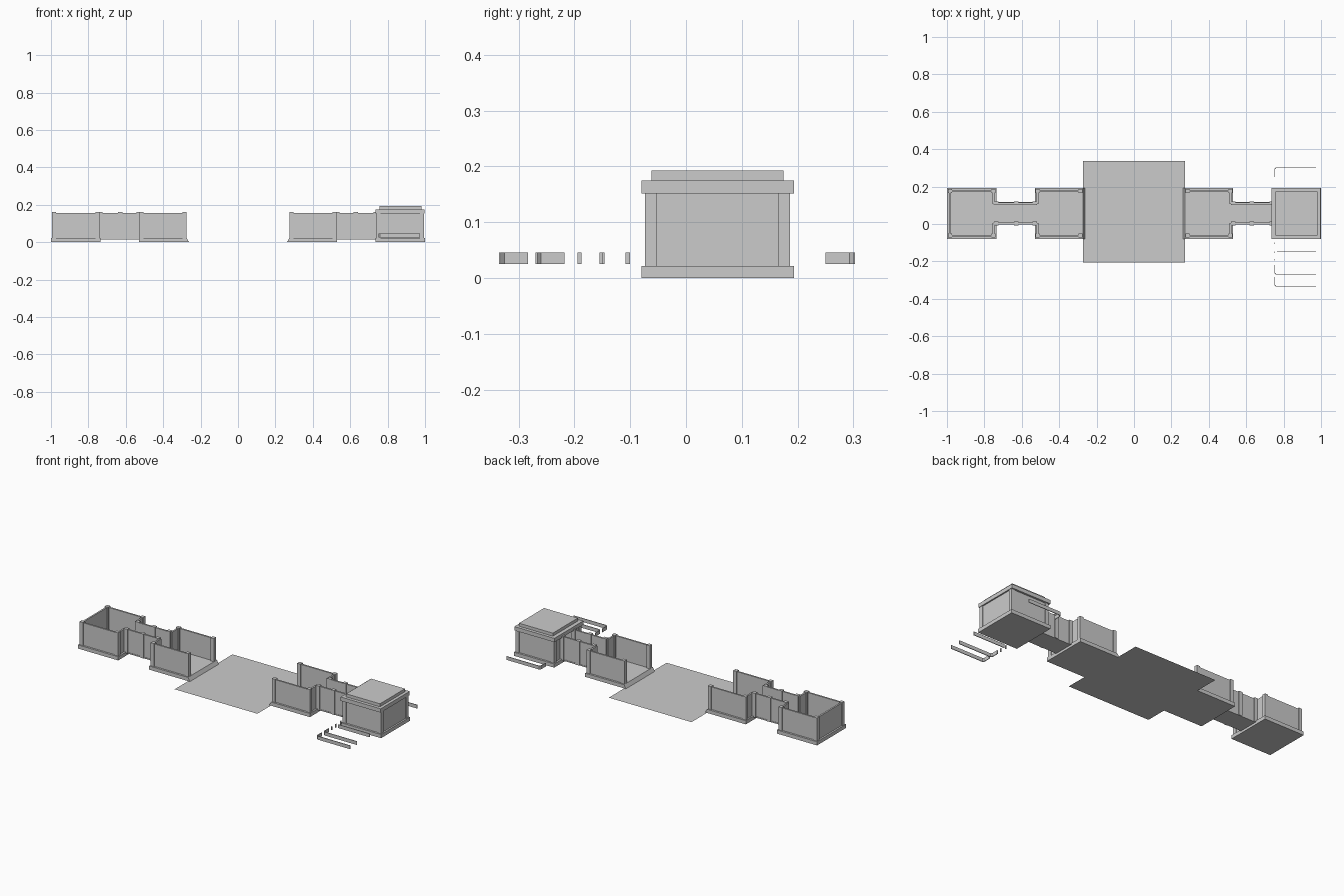
import bpy, bmesh

if "Cube" in bpy.data.objects:
    bpy.data.objects.remove(bpy.data.objects["Cube"])

YC = 0.0565          # shared centre line of rooms and corridors
TOP = 0.16           # wall height
FLOOR = 0.022


def finish(name, bm):
    bmesh.ops.recalc_face_normals(bm, faces=bm.faces[:])
    me = bpy.data.meshes.new(name)
    bm.to_mesh(me)
    bm.free()
    ob = bpy.data.objects.new(name, me)
    bpy.context.collection.objects.link(ob)
    return ob


def boxes(name, items, s=1):
    """One object from boxes (x0, x1, y0, y1, z0, z1); s=-1 mirrors in x."""
    bm = bmesh.new()
    for x0, x1, y0, y1, z0, z1 in items:
        g = bmesh.ops.create_cube(bm, size=1)
        for v in g['verts']:
            v.co = (s * ((x0 + x1) / 2 + v.co.x * (x1 - x0)),
                    (y0 + y1) / 2 + v.co.y * (y1 - y0),
                    (z0 + z1) / 2 + v.co.z * (z1 - z0))
    return finish(name, bm)


def prism(name, pts, vec):
    """Extrude a closed polygon along a vector."""
    bm = bmesh.new()
    f = bm.faces.new([bm.verts.new(p) for p in pts])
    g = bmesh.ops.extrude_face_region(bm, geom=[f], use_keep_orig=True)
    bmesh.ops.translate(bm, vec=vec,
                        verts=[v for v in g['geom'] if isinstance(v, bmesh.types.BMVert)])
    return finish(name, bm)


def room(label, x0, x1, s, sides):
    """Posts at the corners, recessed walls between; sides = closed or doorway x ends."""
    hy, p, r, t = 0.13, 0.022, 0.005, 0.010
    y0, y1 = YC - hy, YC + hy
    posts = [(x, x + p, y, y + p, FLOOR, TOP) for x in (x0, x1 - p) for y in (y0, y1 - p)]
    walls = [(x0 + p / 2, x1 - p / 2, y, y + t, FLOOR, TOP - 0.004)
             for y in (y0 + r, y1 - r - t)]
    for end, kind in sides.items():
        x = x0 + r if end == 'in' else x1 - r - t
        spans = [(y0 + p / 2, y1 - p / 2)]
        if kind == 'door':
            spans = [(y0 + p / 2, YC - 0.05), (YC + 0.05, y1 - p / 2)]
        walls += [(x, x + t, a, b, FLOOR, TOP - 0.004) for a, b in spans]
    boxes(label + "_posts", posts, s)
    boxes(label + "_walls", walls, s)


B0, B1 = YC - 0.1365, YC + 0.1365     # plinth extents in y

for s, side in ((-1, "left"), (1, "right")):
    # end room
    boxes(side + "_end_plinth", [(0.735, 1.0, B0, B1, 0, FLOOR)], s)
    room(side + "_end_room", 0.741, 0.995, s, {'in': 'door', 'out': 'full'})
    # inner room, open to the court, with a sloped step
    prism(side + "_inner_plinth",
          [(s * x, B0, z) for x, z in ((0.262, 0), (0.53, 0), (0.53, FLOOR), (0.274, FLOOR))],
          (0, B1 - B0, 0))
    room(side + "_inner_room", 0.275, 0.526, s, {'out': 'door'})
    # corridor with posts at ends and middle
    boxes(side + "_corridor_floor", [(0.52, 0.745, YC - 0.06, YC + 0.06, 0.014, 0.021)], s)
    parts = []
    for d in (-1, 1):
        a, b = sorted((YC + d * 0.048, YC + d * 0.058))
        parts.append((0.518, 0.75, a, b, 0.015, TOP - 0.004))
        a, b = sorted((YC + d * 0.044, YC + d * 0.064))
        parts += [(x - 0.012, x + 0.012, a, b, 0.015, TOP) for x in (0.53, 0.63, 0.737)]
    boxes(side + "_corridor_walls", parts, s)

# roof over the right end room
boxes("roof_cornice", [(0.734, 0.998, B0, B1, 0.152, 0.175)])
boxes("roof_slab", [(0.757, 0.98, YC - 0.118, YC + 0.118, 0.175, 0.193)])

# central court plate
bm = bmesh.new()
bm.faces.new([bm.verts.new(c) for c in
              ((-0.273, -0.207, 0), (0.273, -0.207, 0), (0.273, 0.338, 0), (-0.273, 0.338, 0))])
finish("court_plate", bm)

# loose trim strips beside the right end room
Z0, ZH, T, C = 0.025, 0.021, 0.004, 0.009
for i, (yo, yi) in enumerate(((0.303, 0.25), (-0.335, -0.283), (-0.27, -0.218))):
    d = 1 if yi > yo else -1
    pts = [(0.973, yo), (0.75 + C, yo), (0.75, yo + d * C), (0.75, yi),
           (0.75 + T, yi), (0.75 + T, yo + d * (C + 0.001)),
           (0.75 + C + 0.001, yo + d * T), (0.973, yo + d * T)]
    prism("trim_corner_%d" % i, [(x, y, Z0) for x, y in pts], (0, 0, ZH))
boxes("trim_straight", [(0.765, 0.973, -0.15, -0.146, Z0, Z0 + ZH)])
boxes("trim_stubs", [(0.75, 0.754, a, b, Z0, Z0 + ZH)
                     for a, b in ((-0.194, -0.187), (-0.155, -0.147), (-0.108, -0.1))])
